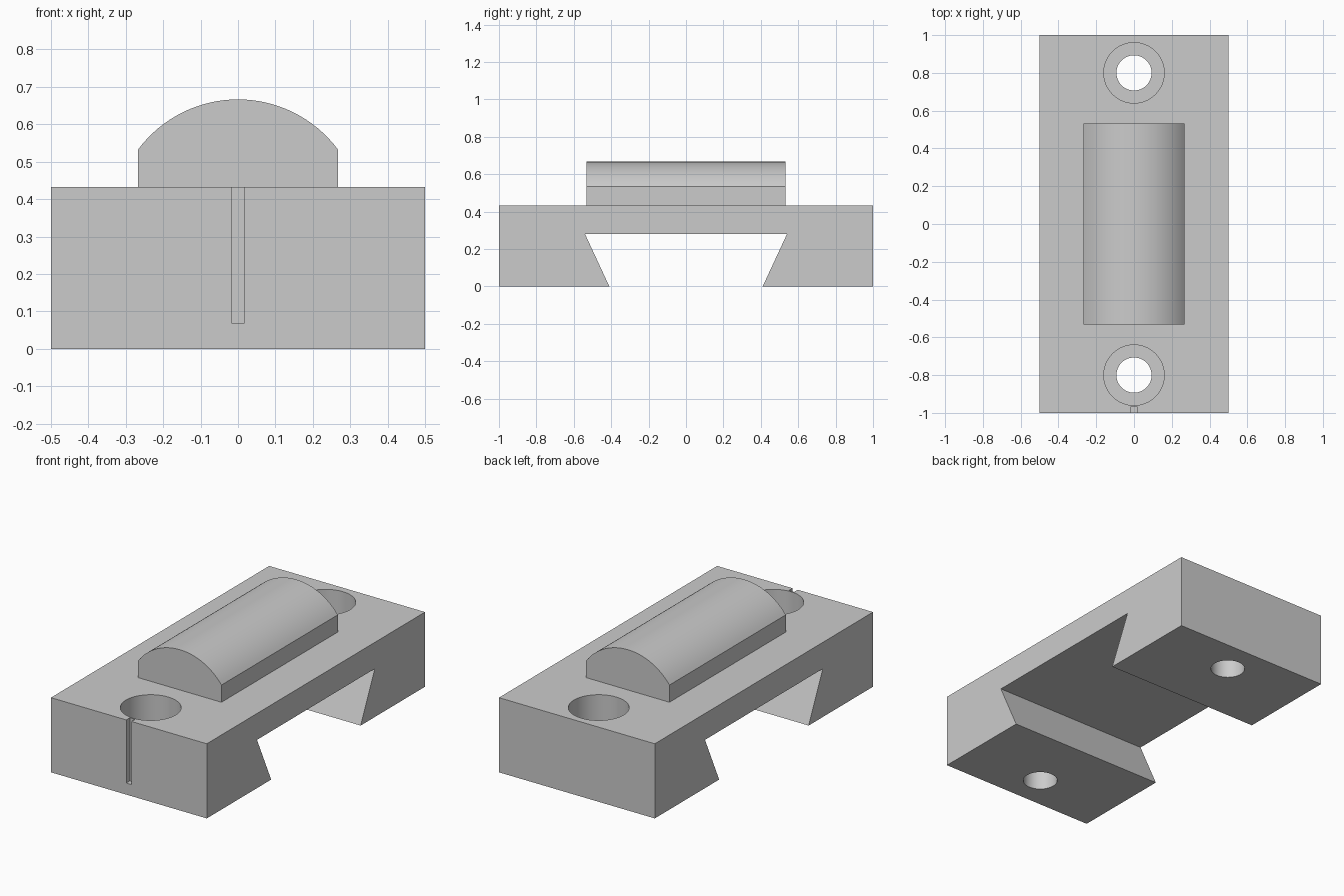
import bpy
import bmesh
import math
from mathutils import Matrix, Vector

if "Cube" in bpy.data.objects:
    bpy.data.objects.remove(bpy.data.objects["Cube"], do_unlink=True)

grey = bpy.data.materials.new("light_grey")
grey.use_nodes = True
colour = (0.6, 0.6, 0.6, 1)
grey.diffuse_color = colour
grey.node_tree.nodes["Principled BSDF"].inputs["Base Color"].default_value = colour


def add_object(name, bm):
    bmesh.ops.recalc_face_normals(bm, faces=bm.faces)
    mesh = bpy.data.meshes.new(name)
    bm.to_mesh(mesh)
    bm.free()
    mesh.materials.append(grey)
    obj = bpy.data.objects.new(name, mesh)
    bpy.context.collection.objects.link(obj)
    return obj


def extrude_profile(name, points, direction):
    bm = bmesh.new()
    face = bm.faces.new([bm.verts.new(p) for p in points])
    grown = bmesh.ops.extrude_face_region(bm, geom=[face], use_keep_orig=True)
    verts = [g for g in grown["geom"] if isinstance(g, bmesh.types.BMVert)]
    bmesh.ops.translate(bm, verts=verts, vec=Vector(direction))
    return add_object(name, bm)


def cylinder(name, radius, y, bottom, top):
    bm = bmesh.new()
    bmesh.ops.create_cone(bm, cap_ends=True, segments=64, radius1=radius,
                          radius2=radius, depth=top - bottom,
                          matrix=Matrix.Translation((0, y, (bottom + top) / 2)))
    return add_object(name, bm)


def cut(target, cutter):
    mod = target.modifiers.new(cutter.name, 'BOOLEAN')
    mod.operation = 'DIFFERENCE'
    mod.solver = 'EXACT'
    mod.object = cutter
    bpy.context.view_layer.objects.active = target
    bpy.ops.object.modifier_apply(modifier=mod.name)
    bpy.data.objects.remove(cutter, do_unlink=True)


def smooth(obj):
    bpy.ops.object.select_all(action='DESELECT')
    obj.select_set(True)
    bpy.context.view_layer.objects.active = obj
    bpy.ops.object.shade_smooth_by_angle(angle=math.radians(25))


# Base block with a dovetail channel underneath
TOP = 0.433
half = [(0.54, 0.28), (0.41, 0), (1, 0), (1, TOP)]
outline = half + [(-y, z) for y, z in reversed(half)]
base = extrude_profile("dovetail_base", [(-0.5, y, z) for y, z in outline], (1, 0, 0))

# Counterbored screw holes at both ends
for y in (-0.8, 0.8):
    cut(base, cylinder("screw_hole", 0.093, y, -0.1, 0.6))
    cut(base, cylinder("counterbore", 0.16, y, 0.233, 0.6))

# Narrow index slot in the front end
slot = [(-0.0167, -1.1, 0.067), (0.0167, -1.1, 0.067),
        (0.0167, -0.967, 0.067), (-0.0167, -0.967, 0.067)]
cut(base, extrude_profile("index_slot", slot, (0, 0, 0.5)))
smooth(base)

# Raised pad with a rounded top
W, R, CENTRE = 0.267, 0.3333, 0.3333
spread = math.asin(W / R)
arc = [(R * math.sin(a), CENTRE + R * math.cos(a))
       for a in (spread * (1 - i / 16) for i in range(33))]
pad_outline = [(-W, TOP), (W, TOP)] + arc
pad = extrude_profile("rounded_pad", [(x, -0.533, z) for x, z in pad_outline], (0, 1.066, 0))
smooth(pad)
